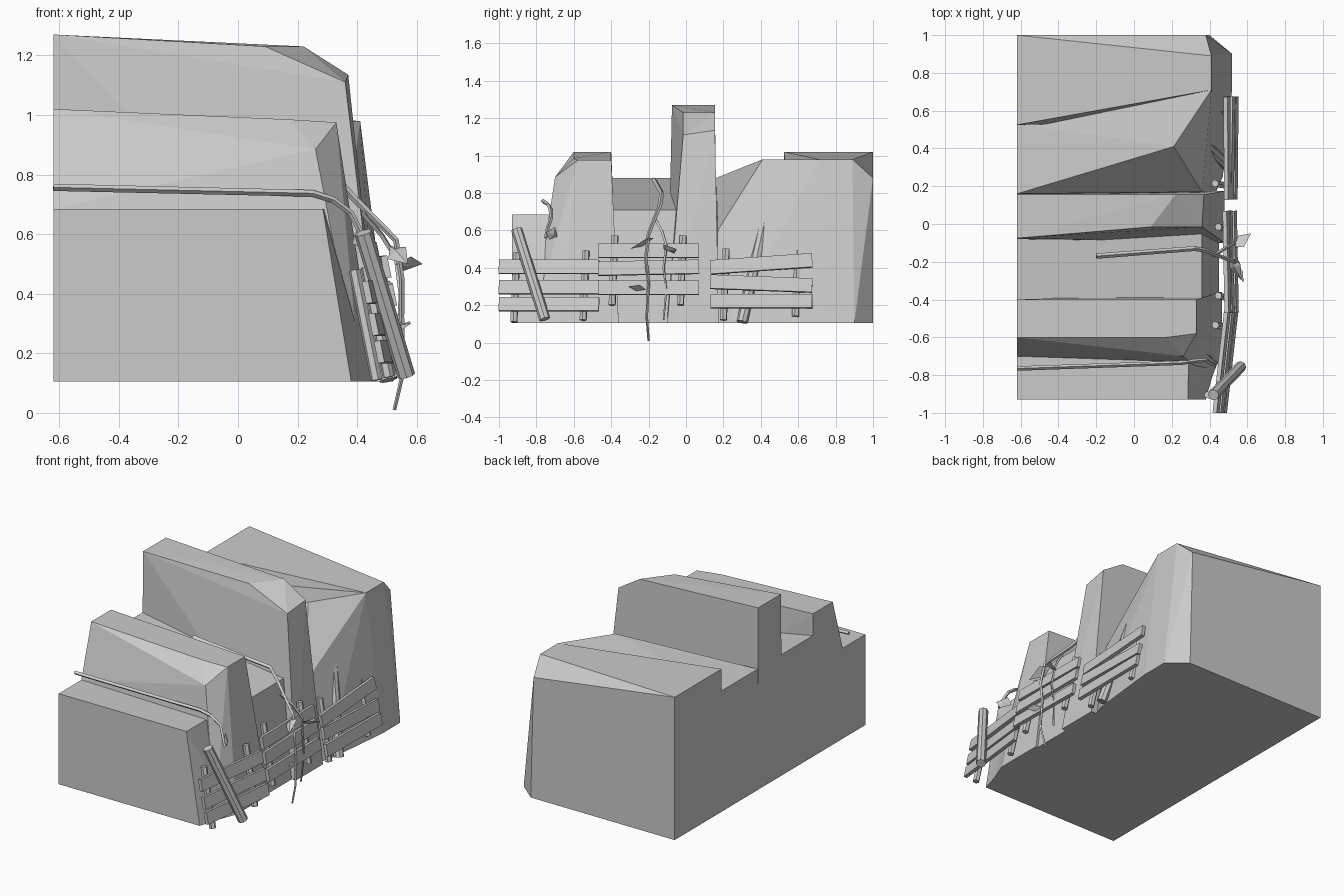
import bpy, bmesh
from mathutils import Vector, Matrix

if "Cube" in bpy.data.objects:
    bpy.data.objects.remove(bpy.data.objects["Cube"])

BACK, BASE = -0.62, 0.105


def add_mesh(name, bm):
    bmesh.ops.recalc_face_normals(bm, faces=bm.faces[:])
    me = bpy.data.meshes.new(name)
    bm.to_mesh(me)
    bm.free()
    ob = bpy.data.objects.new(name, me)
    bpy.context.collection.objects.link(ob)
    return ob


def rock(name, foot, crown):
    """Faceted rock: convex hull of a footprint on the base plane and crown points."""
    bm = bmesh.new()
    for p in [(x, y, BASE) for x, y in foot] + crown:
        bm.verts.new(p)
    r = bmesh.ops.convex_hull(bm, input=bm.verts[:])
    junk = {g for g in r["geom_interior"] + r["geom_unused"] if isinstance(g, bmesh.types.BMVert)}
    bmesh.ops.delete(bm, geom=list(junk), context='VERTS')
    bmesh.ops.dissolve_limit(bm, angle_limit=0.02, verts=bm.verts[:], edges=bm.edges[:])
    return add_mesh(name, bm)


def beam(name, a, b, width, depth=None, sides=4):
    """Plank (depth given) or polygonal pole between two points."""
    a, b = Vector(a), Vector(b)
    d = b - a
    bm = bmesh.new()
    if depth is None:
        bmesh.ops.create_cone(bm, cap_ends=True, segments=sides, radius1=width,
                              radius2=width, depth=d.length)
        rot = d.to_track_quat('Z', 'Y').to_matrix()
    else:
        bmesh.ops.create_cube(bm, size=1)
        bmesh.ops.scale(bm, vec=(depth, width, d.length), verts=bm.verts[:])
        # plank width follows the lean of the fence
        length = d.normalized()
        across = Vector((-0.2, 0, 1))
        across = (across - across.dot(length) * length).normalized()
        rot = Matrix((across.cross(length), across, length)).transposed()
    bmesh.ops.transform(bm, matrix=Matrix.Translation((a + b) / 2) @ rot.to_4x4(), verts=bm.verts[:])
    return add_mesh(name, bm)


def vine(name, pts, r0, r1):
    """Four-sided stem tapering to the tip."""
    cu = bpy.data.curves.new(name, 'CURVE')
    cu.dimensions = '3D'
    cu.bevel_depth = 1.0
    cu.bevel_resolution = 0
    cu.use_fill_caps = True
    sp = cu.splines.new('POLY')
    sp.points.add(len(pts) - 1)
    sp.use_smooth = False
    for i, p in enumerate(pts):
        sp.points[i].co = (*p, 1)
        sp.points[i].radius = r0 + (r1 - r0) * i / (len(pts) - 1)
    ob = bpy.data.objects.new(name, cu)
    bpy.context.collection.objects.link(ob)


def leaf(name, root, tip, side):
    """Folded pointed leaf."""
    root, tip, side = Vector(root), Vector(tip), Vector(side)
    mid = root.lerp(tip, 0.4)
    n = (tip - root).cross(side).normalized() * 0.012
    bm = bmesh.new()
    r, t, l, q, m = [bm.verts.new(p) for p in (root, tip, mid + side, mid - side, mid + n)]
    for f in ((r, l, m), (l, t, m), (t, q, m), (q, r, m), (r, q, t, l)):
        bm.faces.new(f)
    add_mesh(name, bm)


# Cliff blocks, from the front (-y) to the back (+y)
rock("low_block", [(BACK, -.93), (.38, -.93), (.45, -.68), (BACK, -.68)],
     [(BACK, -.93, .685), (.285, -.93, .685), (.29, -.68, .685), (BACK, -.68, .685)])
rock("front_buttress", [(BACK, -.70), (.41, -.82), (.465, -.68), (.465, -.36), (BACK, -.40)],
     [(BACK, -.70, .685), (BACK, -.60, 1.02), (BACK, -.40, 1.02), (.17, -.60, .985),
      (.26, -.70, .885), (.33, -.58, .975), (.33, -.40, .975), (.29, -.70, .685)])
rock("saddle_block", [(BACK, -.42), (.45, -.42), (.45, -.05), (BACK, -.05)],
     [(BACK, -.40, .88), (.36, -.40, .71), (.36, -.05, .71), (BACK, -.05, .88)])
rock("tall_buttress", [(BACK, -.09), (.48, -.10), (.48, .175), (BACK, .165)],
     [(BACK, -.075, 1.27), (BACK, .155, 1.27), (.09, -.015, 1.23), (.22, .155, 1.23),
      (.36, -.015, 1.11), (.37, .155, 1.135)])
rock("gully_block", [(BACK, .16), (.43, .16), (.47, .25), (.52, .72), (BACK, .72)],
     [(BACK, .16, .88), (BACK, .53, .88), (.21, .41, .98), (.41, .71, .98), (.36, .17, .6)])
rock("end_block", [(BACK, .52), (.50, .55), (.52, .72), (.52, .90), (.40, 1.0), (BACK, 1.0)],
     [(BACK, .525, 1.02), (BACK, 1.0, 1.02), (.41, .71, .98), (.41, .89, .98), (.38, 1.0, .88)])

# Fence panels: y start, y end, x start, x end, then (z at start, z at end) per plank
panels = [(-1.0, -.465, .455, .515, [(.205, .205), (.297, .297), (.405, .405)]),
          (-.47, .07, .535, .525, [(.292, .292), (.395, .405), (.49, .49)]),
          (.13, .675, .515, .52, [(.222, .222), (.325, .305), (.402, .44)])]
for y0, y1, x0, x1, planks in panels:
    for z0, z1 in planks:
        beam("fence_plank", (x0 - .2 * (z0 - .3), y0, z0), (x1 - .2 * (z1 - .3), y1, z1), .075, .022)

# Fence posts: y, foot x, bottom z, top z
for y, x, zb, zt in [(-.91, .465, .11, .48), (-.54, .505, .12, .49), (-.385, .52, .2, .57),
                     (-.02, .52, .2, .57), (.21, .505, .12, .5), (.595, .51, .14, .5)]:
    beam("fence_post", (x, y - .01, zb), (x - .2 * (zt - zb), y + .005, zt), .02, sides=6)

# Leaning poles
beam("leaning_pole_front", (.565, -.755, .125), (.42, -.905, .605), .03, sides=8)
beam("leaning_pole_back", (.505, .30, .11), (.37, .425, .67), .03, sides=8)

# Vines draped over the cliff
vine("front_vine", [(BACK, -.765, .757), (.25, -.735, .737), (.32, -.725, .715),
                    (.38, -.72, .67), (.41, -.74, .61), (.43, -.75, .56)], .012, .009)
vine("middle_vine", [(-.2, -.17, .87), (.32, -.13, .80), (.38, -.14, .73), (.44, -.165, .67),
                     (.53, -.20, .58), (.55, -.215, .45), (.55, -.20, .32), (.555, -.21, .14),
                     (.525, -.20, .01)], .014, .006)
vine("branch_vine", [(.42, -.17, .67), (.48, -.13, .60), (.53, -.105, .52), (.545, -.12, .40),
                     (.54, -.105, .28), (.53, -.12, .12)], .010, .005)

# Leaves
leaf("leaf_front", (.43, -.73, .55), (.40, -.70, .62), (.035, -.03, .01))
leaf("leaf_upper", (.53, -.12, .50), (.62, -.05, .50), (.015, -.03, .025))
leaf("leaf_middle", (.51, -.17, .56), (.57, -.30, .50), (.03, .01, .02))
leaf("leaf_lower", (.54, -.21, .28), (.58, -.31, .30), (.02, .0, .02))
